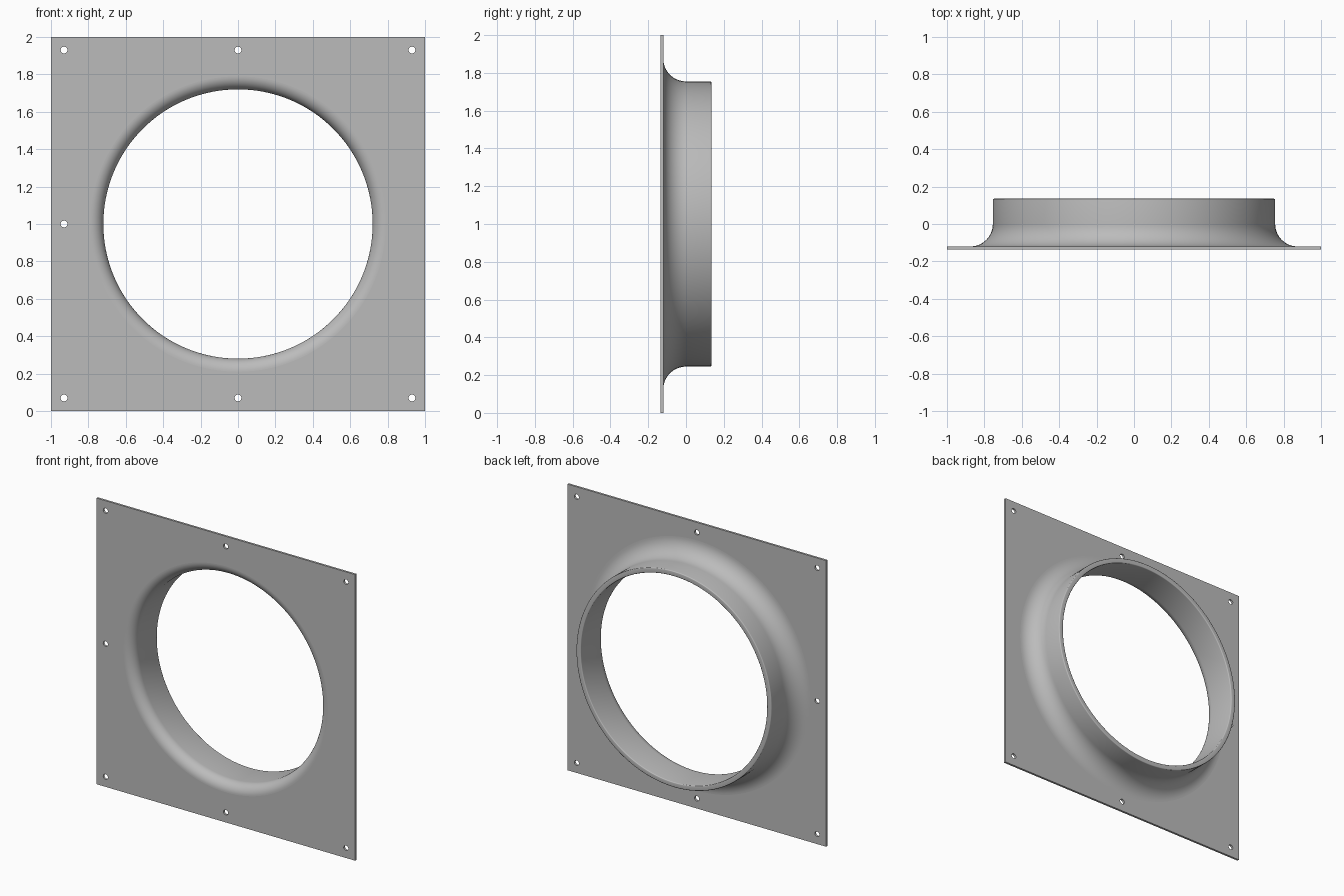
import bpy, bmesh
from math import sin, cos, pi, radians

old = bpy.data.objects.get("Cube")
if old:
    bpy.data.objects.remove(old, do_unlink=True)

FRONT, PLATE_BACK, BACK = -0.135, -0.12, 0.135   # depths along y
INNER, OUTER = 0.72, 0.755                       # collar radii
LIP, FLARE = 0.07, 0.12                          # front and rear fillets
RIM = 0.006                                      # rounded rear rim
SEGMENTS = 128

steel = bpy.data.materials.new("grey_steel")
steel.use_nodes = True
grey = (0.5, 0.5, 0.5, 1)
steel.diffuse_color = grey
steel.node_tree.nodes["Principled BSDF"].inputs["Base Color"].default_value = grey


def finish(bm, name):
    bmesh.ops.recalc_face_normals(bm, faces=bm.faces)
    mesh = bpy.data.meshes.new(name)
    bm.to_mesh(mesh)
    bm.free()
    mesh.materials.append(steel)
    obj = bpy.data.objects.new(name, mesh)
    bpy.context.collection.objects.link(obj)
    return obj


def circle(x, z, r, n):
    return [(x + r * cos(2 * pi * i / n), z + r * sin(2 * pi * i / n)) for i in range(n)]


def arc(r, y, radius, start, end, n):
    angles = [radians(start + (end - start) * i / n) for i in range(n + 1)]
    return [(r + radius * cos(a), y + radius * sin(a)) for a in angles]


# Mounting plate: square outline with a round opening and bolt holes
bm = bmesh.new()
loops = [[(-1, 0), (1, 0), (1, 2), (-1, 2)], circle(0, 1, INNER + LIP, SEGMENTS)]
bolts = [(x, z) for x in (-0.93, 0, 0.93) for z in (0.07, 1.93)] + [(-0.93, 1)]
loops += [circle(x, z, 0.018, 20) for x, z in bolts]
edges = []
for loop in loops:
    verts = [bm.verts.new((x, FRONT, z)) for x, z in loop]
    edges += [bm.edges.new((verts[i - 1], verts[i])) for i in range(len(verts))]
bmesh.ops.triangle_fill(bm, edges=edges, use_beauty=True, normal=(0, -1, 0))
# Keep the front faces and extrude a copy to the rear
result = bmesh.ops.extrude_face_region(bm, geom=bm.faces[:], use_keep_orig=True)
moved = [g for g in result["geom"] if isinstance(g, bmesh.types.BMVert)]
bmesh.ops.translate(bm, verts=moved, vec=(0, PLATE_BACK - FRONT, 0))
finish(bm, "mounting_plate")

# Collar: rounded front lip, straight bore, rounded rim and flared rear root
profile = arc(INNER + LIP, FRONT + LIP, LIP, 270, 180, 14)
profile += arc(INNER + RIM, BACK - RIM, RIM, 180, 90, 4)
profile += arc(OUTER - RIM, BACK - RIM, RIM, 90, 0, 4)
profile += arc(OUTER + FLARE, PLATE_BACK + FLARE, FLARE, 180, 270, 16)
bm = bmesh.new()
rings = []
for i in range(SEGMENTS):
    a = 2 * pi * i / SEGMENTS
    rings.append([bm.verts.new((r * cos(a), y, 1 + r * sin(a))) for r, y in profile])
for i in range(SEGMENTS):
    for j in range(len(profile) - 1):
        bm.faces.new((rings[i - 1][j], rings[i][j], rings[i][j + 1], rings[i - 1][j + 1]))
collar = finish(bm, "flared_collar")

# Smooth shading on the collar only
bpy.ops.object.select_all(action="DESELECT")
collar.select_set(True)
bpy.context.view_layer.objects.active = collar
bpy.ops.object.shade_smooth_by_angle(angle=radians(40))
